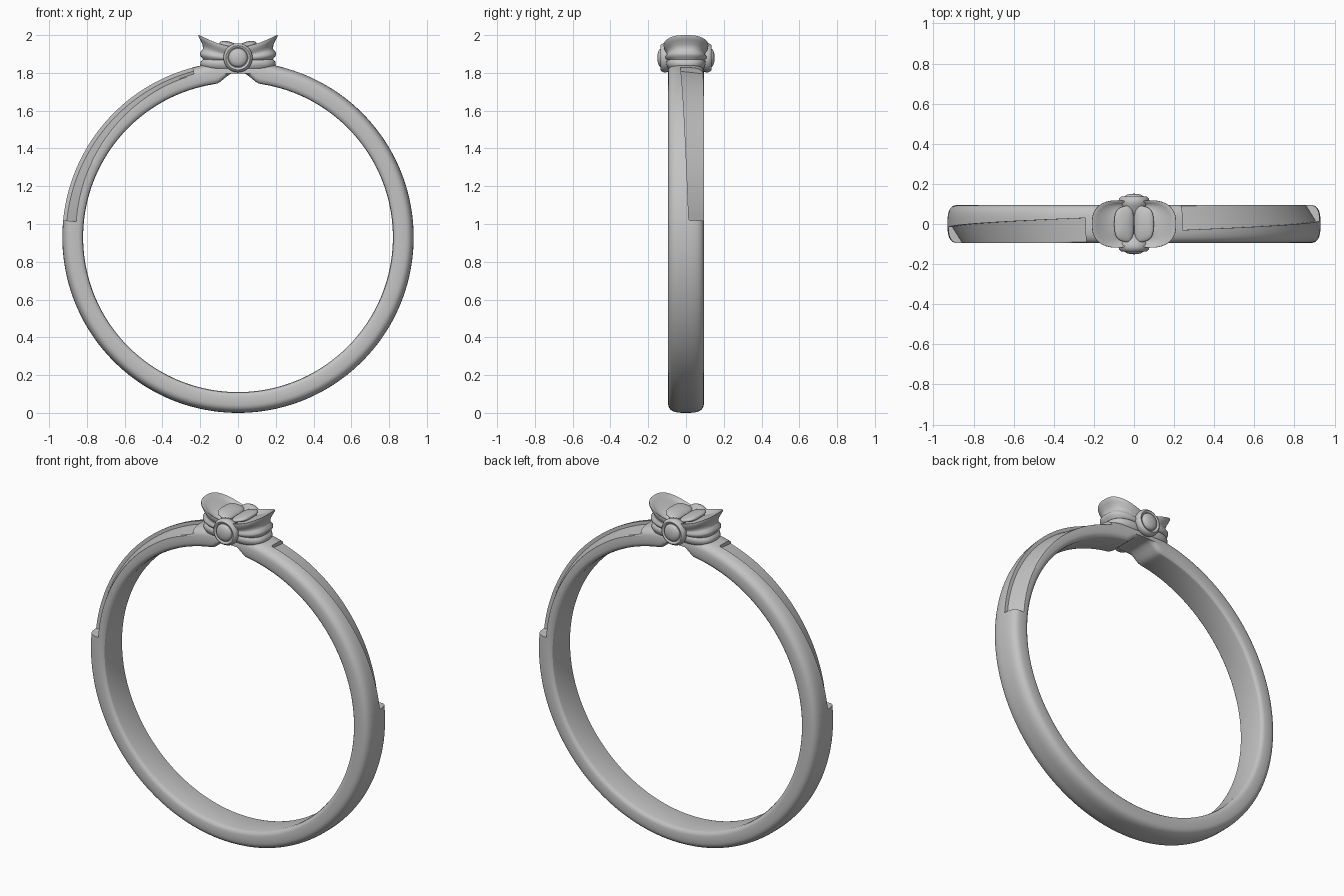
import bpy, bmesh, math
from mathutils import Matrix, Vector

if "Cube" in bpy.data.objects:
    bpy.data.objects.remove(bpy.data.objects["Cube"])

silver = bpy.data.materials.new("silver grey")
silver.diffuse_color = (0.55, 0.55, 0.55, 1)
silver.use_nodes = True
silver.node_tree.nodes["Principled BSDF"].inputs["Base Color"].default_value = silver.diffuse_color

W = 0.095      # half width of the band
CZ = 0.93      # ring centre height
A0, A1 = 0.263, 1.474   # angles where the side channel starts and ends


def finish(name, bm, angle=35):
    bmesh.ops.remove_doubles(bm, verts=bm.verts, dist=1e-5)
    bmesh.ops.dissolve_degenerate(bm, edges=bm.edges, dist=1e-5)
    bmesh.ops.recalc_face_normals(bm, faces=bm.faces)
    me = bpy.data.meshes.new(name)
    bm.to_mesh(me)
    bm.free()
    ob = bpy.data.objects.new(name, me)
    bpy.context.collection.objects.link(ob)
    me.materials.append(silver)
    bpy.ops.object.select_all(action='DESELECT')
    ob.select_set(True)
    bpy.context.view_layer.objects.active = ob
    bpy.ops.object.shade_smooth_by_angle(angle=math.radians(angle))
    return ob


def bridge(bm, rings, cap=False):
    vs = [[bm.verts.new(p) for p in r] for r in rings]
    n = len(vs[0])
    for a, b in zip(vs, vs[1:]):
        for i in range(n):
            j = (i + 1) % n
            bm.faces.new((a[i], a[j], b[j], b[i]))
    if cap:
        bm.faces.new(vs[0])
        bm.faces.new(vs[-1])


def smooth(t):
    t = max(0, min(1, t))
    return t * t * (3 - 2 * t)


# Band: half a ring, with the sloped side channel, then rotated for the other half
def section(a, cut):
    t = (a - A0) / (A1 - A0)
    y0 = -0.03 + 0.045 * t if cut else 0.0
    f0 = math.asin(y0 / W)
    rin = 0.82
    if a < 0.3:   # shoulders sweep upward under the head
        rin += 0.05 * smooth((0.13 - 0.9 * math.sin(a)) / 0.11)

    def outer(y):
        return 0.87 + 0.06 * max(0, 1 - (abs(y) / W) ** 3) ** (1 / 3)

    pts = []
    N = 12
    for i in range(N + 1):
        y = W * math.sin(-math.pi / 2 + (f0 + math.pi / 2) * i / N)
        pts.append((outer(y), y))
    for i in range(N + 1):
        y = W * math.sin(f0 + (math.pi / 2 - f0) * i / N)
        r = outer(y)
        if cut:
            edge = 0.035 + 0.035 * t
            r = min(r, 0.93 - 0.02 - (edge - 0.02) * (y - y0) / (W - y0))
        pts.append((r, y))
    low = [(0.025, W), (0.012, 0.091), (0.003, 0.082), (0, 0.07), (0, 0),
           (0, -0.07), (0.003, -0.082), (0.012, -0.091), (0.025, -W)]
    pts += [(min(rin + d, 0.868), y) for d, y in low]
    return [Vector((r * math.sin(a), y, CZ + r * math.cos(a))) for r, y in pts]


stations = [(A0 * i / 14, False) for i in range(15)]
stations += [(A0 + (A1 - A0) * i / 40, True) for i in range(41)]
stations += [(A1 + (math.pi - A1) * i / 50, False) for i in range(51)]
half = [section(a, c) for a, c in stations]
bm = bmesh.new()
turn = Matrix.Rotation(math.pi, 3, 'Z')
bridge(bm, half)
bridge(bm, [[turn @ p for p in r] for r in half])
finish("band", bm, 30)

# Head: ridged oval cup that flares into two raised petals, pinched at the middle
cup = [(1.812, .12, .07, 0), (1.816, .165, .095, 0), (1.826, .192, .108, 0), (1.845, .20, .115, 0),
       (1.862, .197, .115, 0), (1.872, .186, .108, .1), (1.880, .190, .112, .2), (1.892, .201, .12, .3),
       (1.908, .201, .12, .4), (1.920, .190, .113, .5), (1.930, .185, .112, .6), (1.950, .188, .118, .8),
       (1.975, .200, .127, 1), (1.993, .210, .132, 1), (2.0, .209, .131, 1), (1.999, .203, .126, 1),
       (1.985, .185, .115, 1), (1.965, .155, .10, .9), (1.948, .12, .08, .6), (1.935, .06, .05, .2)]
M = 96
rings = []
for z, rx, ry, drop in cup:
    ring = []
    for i in range(M):
        t = 2 * math.pi * i / M
        c, s = math.cos(t), math.sin(t)
        x = rx * math.copysign(abs(c) ** 0.75, c)
        u = min(1, abs(x) / rx)
        y = ry * math.copysign(abs(s) ** 0.75, s) * (1 - 0.2 * (1 - u) ** 2)
        ring.append((x, y, z - drop * 0.065 * (1 - u ** 1.6)))
    rings.append(ring)
bm = bmesh.new()
bridge(bm, rings, cap=True)
finish("petal_head", bm, 60)

# Centre: two tilted rounded lobes with a slit between them
for side, name in ((-1, "left_lobe"), (1, "right_lobe")):
    bm = bmesh.new()
    bmesh.ops.create_uvsphere(bm, u_segments=40, v_segments=20, radius=1)
    for v in bm.verts:
        x, y, z = v.co
        h = math.hypot(x, y)
        if h > 1e-6:   # square off the outline a little
            k = h / (abs(x / h) ** 3 + abs(y / h) ** 3) ** (1 / 3) / h
            x, y = x * k, y * k
        v.co = (x * 0.05, y * 0.088 * (1 - 0.12 * x * side), z * 0.02)
    bm.transform(Matrix.Translation((side * 0.05, 0, 1.946)) @ Matrix.Rotation(-side * 0.25, 4, 'Y'))
    finish(name, bm, 60)

# Round medallions on the front and back of the head
disc = [(.05, .05), (.072, .09), (.077, .105), (.077, .118), (.072, .13), (.064, .136), (.056, .134),
        (.052, .128), (.050, .128), (.047, .138), (.038, .145), (.02, .15), (.003, .151)]
for side, name in ((-1, "front_medallion"), (1, "back_medallion")):
    rings = [[(r * math.cos(2 * math.pi * i / 48), side * y, 1.88 + r * math.sin(2 * math.pi * i / 48))
              for i in range(48)] for r, y in disc]
    bm = bmesh.new()
    bridge(bm, rings, cap=True)
    finish(name, bm, 45)
